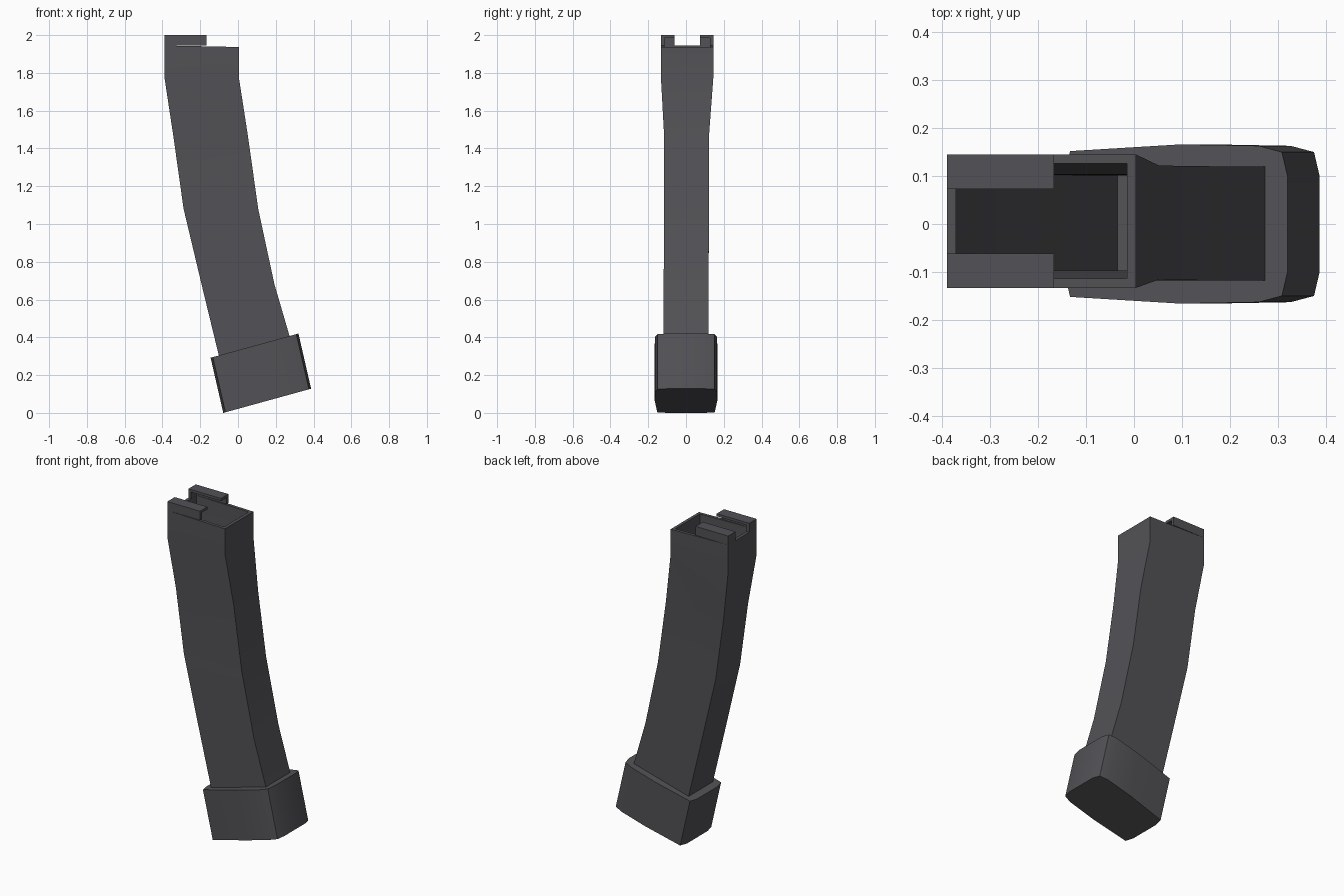
import bpy, bmesh, math
from mathutils import Vector

cube = bpy.data.objects.get("Cube")
if cube:
    bpy.data.objects.remove(cube, do_unlink=True)

# One dark gunmetal colour
GREY = (0.085, 0.083, 0.092, 1)
mat = bpy.data.materials.new("dark_grey")
mat.use_nodes = True
mat.diffuse_color = GREY
shader = next(n for n in mat.node_tree.nodes if n.type == 'BSDF_PRINCIPLED')
shader.inputs["Base Color"].default_value = GREY
shader.inputs["Roughness"].default_value = 0.6


def loft(name, rings):
    """Closed solid skinned through rings with equal point counts."""
    bm = bmesh.new()
    loops = [[bm.verts.new(p) for p in ring] for ring in rings]
    n = len(loops[0])
    for a, b in zip(loops, loops[1:]):
        for i in range(n):
            j = (i + 1) % n
            bm.faces.new((a[i], a[j], b[j], b[i]))
    bm.faces.new(loops[0])
    bm.faces.new(loops[-1])
    bmesh.ops.recalc_face_normals(bm, faces=bm.faces[:])
    mesh = bpy.data.meshes.new(name)
    bm.to_mesh(mesh)
    bm.free()
    mesh.materials.append(mat)
    obj = bpy.data.objects.new(name, mesh)
    bpy.context.collection.objects.link(obj)
    return obj


def activate(obj):
    bpy.ops.object.select_all(action='DESELECT')
    obj.select_set(True)
    bpy.context.view_layer.objects.active = obj


def cut(obj, cutter):
    activate(obj)
    mod = obj.modifiers.new("hollow", 'BOOLEAN')
    mod.object = cutter
    mod.operation = 'DIFFERENCE'
    mod.solver = 'EXACT'
    bpy.ops.object.modifier_apply(modifier=mod.name)


# Curved body sections: left x, left z, right x, right z, half depth, centre y
SECTIONS = [
    (-0.39, 1.945, 0.004, 1.937, 0.139, 0.006),
    (-0.39, 1.78, 0.004, 1.78, 0.139, 0.006),
    (-0.343, 1.47, 0.052, 1.47, 0.119, 0.003),
    (-0.288, 1.08, 0.107, 1.08, 0.119, 0.002),
    (-0.188, 0.66, 0.193, 0.68, 0.119, 0.001),
    (-0.103, 0.31, 0.272, 0.41, 0.119, 0.001),
    (-0.053, 0.11, 0.320, 0.21, 0.119, 0.001),
]


def section(s, wall=0.0):
    xl, zl, xr, zr, h, c = s
    xl, xr, h = xl + wall, xr - wall, h - wall
    return [(xl, c - h, zl), (xr, c - h, zr), (xr, c + h, zr), (xl, c + h, zl)]


body = loft("magazine_body", [section(s) for s in SECTIONS])

# Base cap: slanted prism, slightly barrel-shaped in plan
start, along, down = Vector((-0.145, 0, 0.292)), Vector((0.465, 0, 0.128)), Vector((0.067, 0, -0.292))
HALF_PLAN = [(0, 0.10), (0.025, 0.152), (0.52, 0.166), (0.87, 0.163), (0.975, 0.15), (1, 0.10)]
plan = [(t, -y) for t, y in HALF_PLAN] + [(t, y) for t, y in reversed(HALF_PLAN)]


def cap_ring(d):
    return [start + along * t + down * d + Vector((0, y, 0)) for t, y in plan]


cap = loft("base_cap", [cap_ring(0), cap_ring(1)])

# Hollow out the body, and the cap under it
top = (-0.39, 2.0, 0.004, 2.0, 0.139, 0.006)
core = loft("hollow_cutter", [section(s, 0.019) for s in [top] + SECTIONS[1:]])
core.hide_render = True
cut(body, core)
cut(cap, core)
bpy.data.objects.remove(core, do_unlink=True)

# Feed lips: folded wall and roof, closed at the left end
parts = [body, cap]
RIM, TOP, ROOF = 1.945, 2.0, 1.984
OUTER, WALL, INNER = 0.139, 0.12, 0.067
for side, label in ((-1, "front"), (1, "back")):
    fold = [(OUTER, RIM), (OUTER, TOP), (INNER, TOP), (INNER, ROOF), (WALL, ROOF), (WALL, RIM)]
    stop = [(WALL, RIM), (WALL, ROOF), (INNER, ROOF), (INNER, RIM)]
    for name, profile, end in (("feed_lip", fold, -0.167), ("lip_end_wall", stop, -0.371)):
        rings = [[(x, 0.006 + side * y, z) for y, z in profile] for x in (-0.39, end)]
        parts.append(loft(f"{label}_{name}", rings))

for obj in parts:
    activate(obj)
    bpy.ops.object.shade_smooth_by_angle(angle=math.radians(25))
